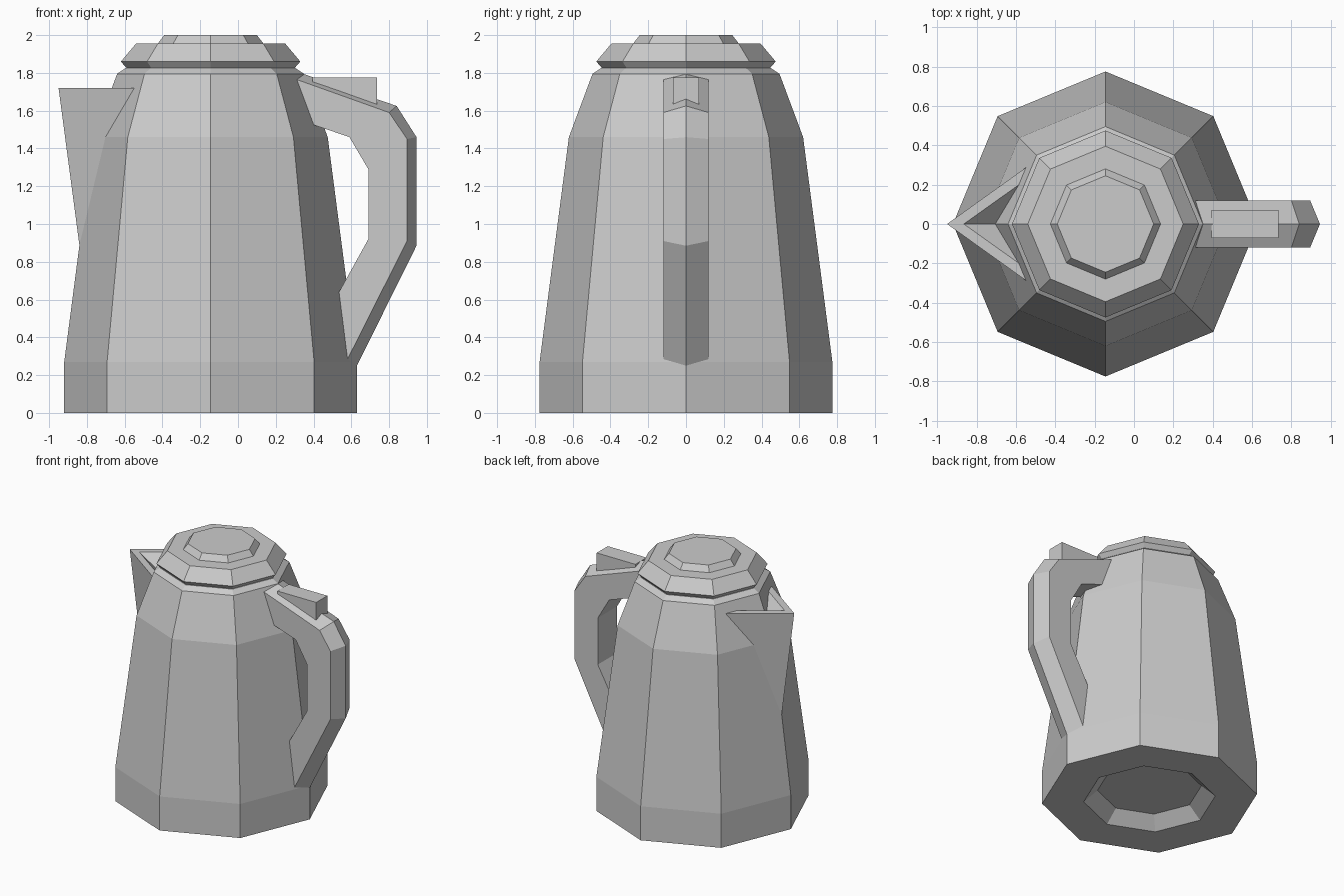
import bpy
import bmesh
import math
from mathutils import Vector

cube = bpy.data.objects.get("Cube")
if cube:
    bpy.data.objects.remove(cube, do_unlink=True)

AXIS_X = -0.145   # vertical axis of the pot
SIDES = 8

grey = bpy.data.materials.new("plain_grey")
grey.use_nodes = True
colour = (0.6, 0.6, 0.6, 1)
grey.diffuse_color = colour
grey.node_tree.nodes["Principled BSDF"].inputs["Base Color"].default_value = colour


def finish(name, bm, fix_normals=True):
    """Turn a bmesh into a flat-shaded object."""
    if fix_normals:
        bmesh.ops.recalc_face_normals(bm, faces=bm.faces)
    mesh = bpy.data.meshes.new(name)
    bm.to_mesh(mesh)
    bm.free()
    mesh.materials.append(grey)
    obj = bpy.data.objects.new(name, mesh)
    bpy.context.collection.objects.link(obj)
    return obj


def loft(name, sections):
    """Bridge closed rings of points and cap both ends."""
    bm = bmesh.new()
    rings = [[bm.verts.new(p) for p in section] for section in sections]
    n = len(rings[0])
    for low, high in zip(rings, rings[1:]):
        for i in range(n):
            j = (i + 1) % n
            bm.faces.new((low[i], low[j], high[j], high[i]))
    bm.faces.new(rings[0])
    bm.faces.new(rings[-1])
    return finish(name, bm)


def octagon(radius, z):
    angles = [math.tau * i / SIDES for i in range(SIDES)]
    return [(AXIS_X + radius * math.cos(a), radius * math.sin(a), z) for a in angles]


def turned(name, profile):
    return loft(name, [octagon(r, z) for r, z in profile])


# Body, starting from the recessed floor underneath
turned("body", [(0.375, 0.09), (0.475, 0), (0.775, 0), (0.775, 0.27),
                (0.62, 1.46), (0.495, 1.795), (0.45, 1.825)])

# Lid with a stepped top
turned("lid", [(0.44, 1.82), (0.475, 1.86), (0.395, 1.955),
               (0.28, 1.955), (0.245, 2)])

# Handle: flat inside, ridged outside; (x, z) of inner edge, outer edge, ridge
handle_path = [
    ((0.40, 1.525), (0.31, 1.765), (0.345, 1.795)),
    ((0.59, 1.46), (0.80, 1.59), (0.84, 1.625)),
    ((0.69, 1.29), (0.895, 1.45), (0.945, 1.46)),
    ((0.69, 0.92), (0.895, 0.91), (0.945, 0.885)),
    ((0.535, 0.64), (0.58, 0.285), (0.63, 0.25)),
]
W = 0.12
loft("handle", [[(i[0], -W, i[1]), (o[0], -W, o[1]), (r[0], 0, r[1]),
                 (o[0], W, o[1]), (i[0], W, i[1])]
                for i, o, r in handle_path])

# Thumb block on top of the handle
bm = bmesh.new()
bmesh.ops.create_cube(bm, size=1)
bmesh.ops.scale(bm, vec=(0.34, 0.14, 0.165), verts=bm.verts)
bmesh.ops.translate(bm, vec=(0.565, 0, 1.6925), verts=bm.verts)
finish("thumb_block", bm)

# Spout: outer wall, flat rim and shallow pouring groove on each side
RIM = 1.72
bm = bmesh.new()
tip, lip, base, groove = [bm.verts.new(p) for p in (
    (-0.95, 0, RIM), (-0.865, 0, RIM), (-0.84, 0, 0.89), (-0.705, 0, 1.62))]
for s in (1, -1):
    outer = bm.verts.new((-0.545, s * 0.29, RIM))
    inner = bm.verts.new((-0.58, s * 0.203, RIM))
    for loop in ((tip, outer, base), (tip, lip, inner, outer), (lip, groove, inner)):
        bm.faces.new(loop if s > 0 else loop[::-1])
# Orient the sheet so that the rim faces upward
bm.normal_update()
rim_faces = [f for f in bm.faces if len(f.verts) == 4]
if rim_faces[0].normal.dot(Vector((0, 0, 1))) < 0:
    bmesh.ops.reverse_faces(bm, faces=bm.faces)
finish("spout", bm, fix_normals=False)
